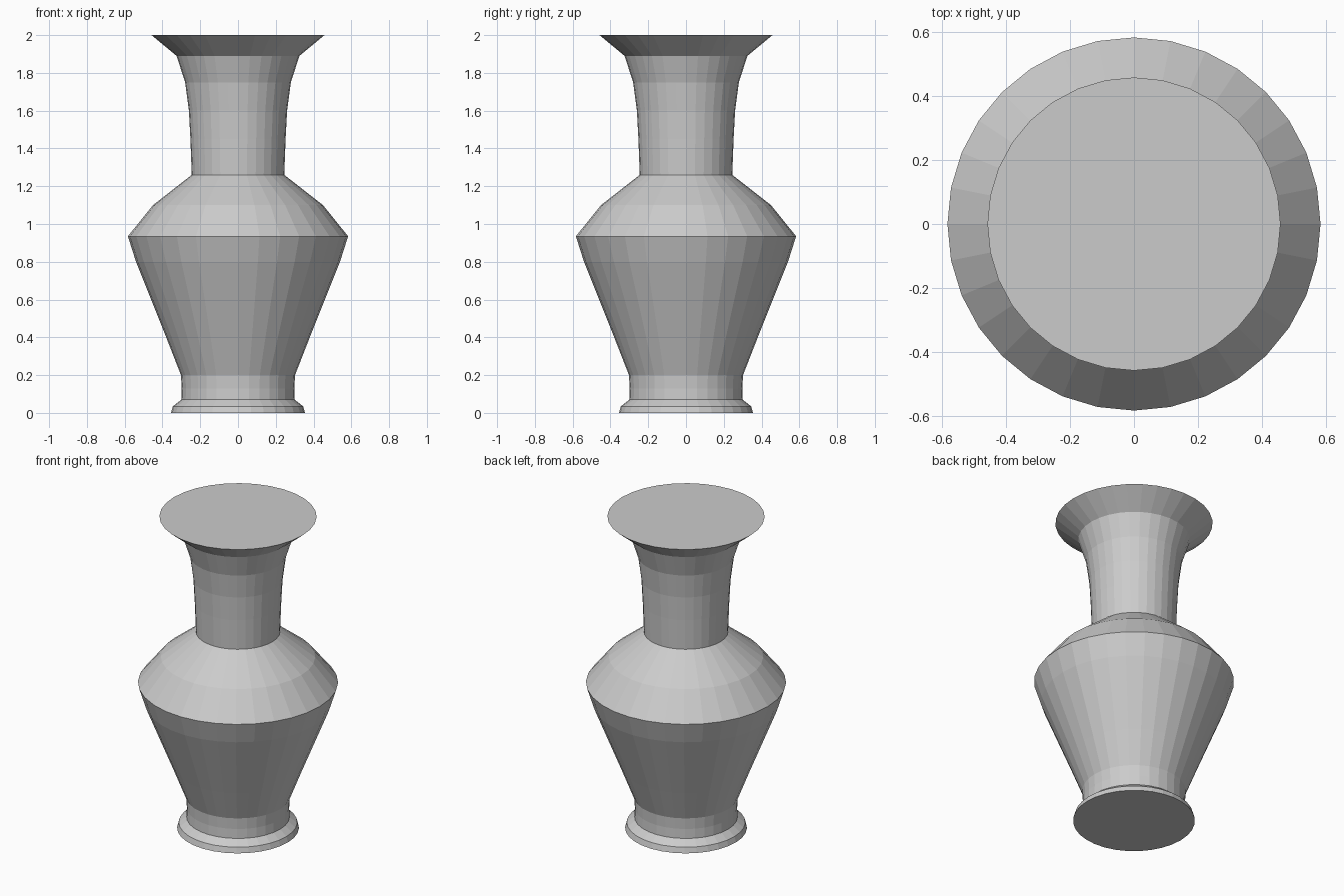
import bpy
import bmesh
from math import pi
from mathutils import Matrix

cube = bpy.data.objects.get("Cube")
if cube:
    bpy.data.objects.remove(cube, do_unlink=True)

SIDES = 32

# Light grey glaze
glaze = bpy.data.materials.new("light_grey")
glaze.use_nodes = True
colour = (0.6, 0.6, 0.6, 1.0)
glaze.diffuse_color = colour
glaze.node_tree.nodes["Principled BSDF"].inputs["Base Color"].default_value = colour

# Silhouette as (radius, height): foot, body, shoulder, neck, flared lip
profile = [
    (0.355, 0.0), (0.345, 0.035), (0.30, 0.07),
    (0.298, 0.13), (0.302, 0.20),
    (0.38, 0.40), (0.46, 0.60), (0.54, 0.80), (0.583, 0.935),
    (0.45, 1.10), (0.245, 1.26),
    (0.252, 1.45), (0.26, 1.60), (0.28, 1.75), (0.325, 1.89),
    (0.458, 2.0),
]


def turned_solid(name, points):
    """Stack rings of a profile, bridge them and close both ends."""
    bm = bmesh.new()
    rings = []
    for radius, height in points:
        ring = bmesh.ops.create_circle(
            bm, segments=SIDES, radius=radius,
            matrix=Matrix.Translation((0, 0, height)))
        rings.append(ring["verts"])
    for low, high in zip(rings, rings[1:]):
        for i in range(SIDES):
            j = (i + 1) % SIDES
            bm.faces.new((low[i], low[j], high[j], high[i]))
    bm.faces.new(rings[0])
    bm.faces.new(rings[-1])
    bmesh.ops.recalc_face_normals(bm, faces=bm.faces)
    mesh = bpy.data.meshes.new(name)
    bm.to_mesh(mesh)
    bm.free()
    obj = bpy.data.objects.new(name, mesh)
    bpy.context.collection.objects.link(obj)
    mesh.materials.append(glaze)
    return obj


# Flat-shaded vase with closed top and base
turned_solid("vase", profile)
